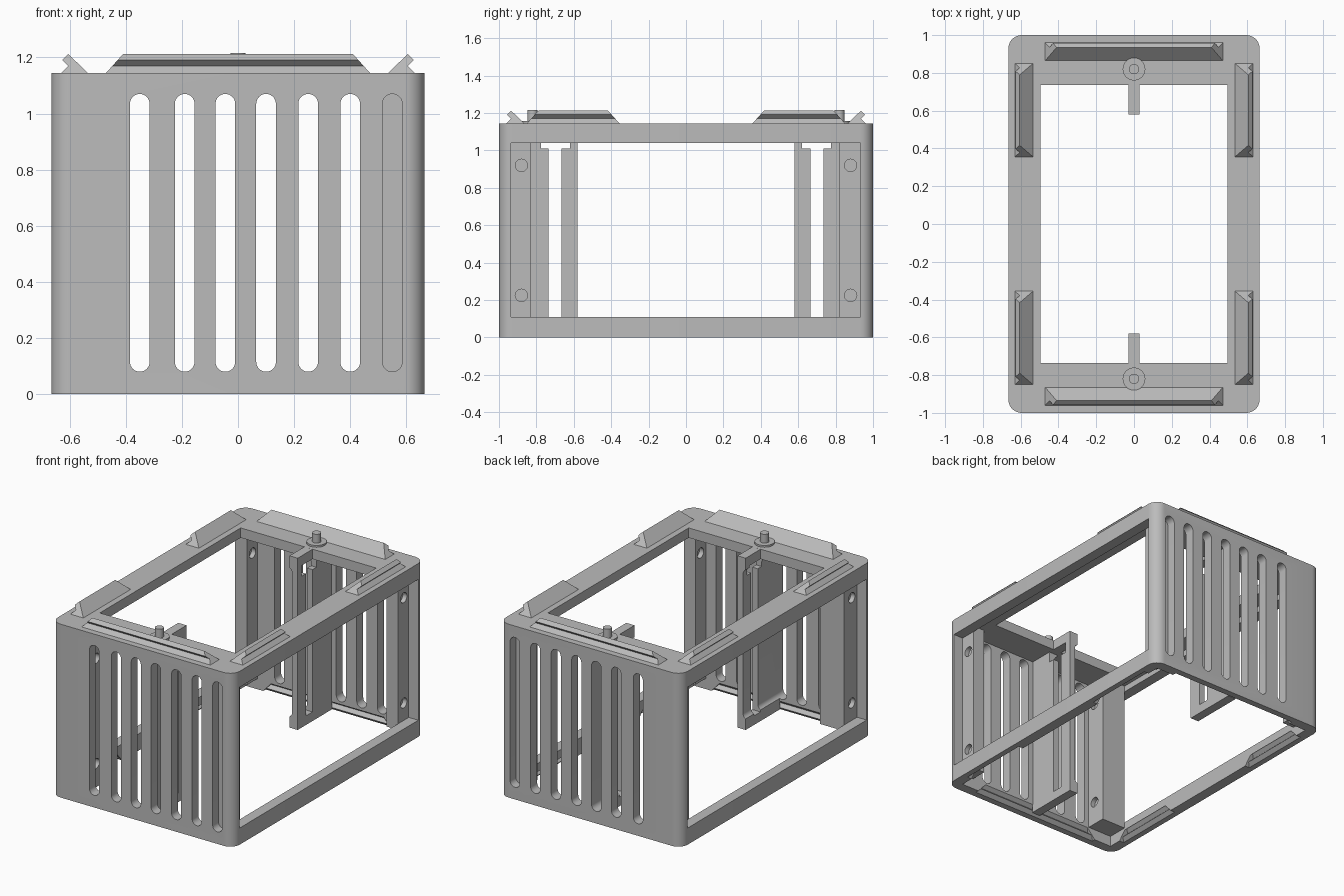
import bpy, bmesh, math
from mathutils import Vector

cube = bpy.data.objects.get("Cube")
if cube:
    bpy.data.objects.remove(cube, do_unlink=True)

grey = bpy.data.materials.new("plain grey")
grey.use_nodes = True
grey.diffuse_color = (0.5, 0.5, 0.5, 1)
grey.node_tree.nodes["Principled BSDF"].inputs["Base Color"].default_value = (0.5, 0.5, 0.5, 1)


def finish(name, bm):
    bmesh.ops.recalc_face_normals(bm, faces=bm.faces[:])
    mesh = bpy.data.meshes.new(name)
    bm.to_mesh(mesh)
    bm.free()
    mesh.materials.append(grey)
    ob = bpy.data.objects.new(name, mesh)
    bpy.context.collection.objects.link(ob)
    return ob


def prism(name, pts, axis, a, b):
    """Extrude a 2D outline along an axis between a and b."""
    bm = bmesh.new()
    place = {"x": lambda u, v, t: (t, u, v),
             "y": lambda u, v, t: (u, t, v),
             "z": lambda u, v, t: (u, v, t)}[axis]
    face = bm.faces.new([bm.verts.new(place(u, v, a)) for u, v in pts])
    ext = bmesh.ops.extrude_face_region(bm, geom=[face])
    shift = Vector(place(0, 0, b - a))
    bmesh.ops.translate(bm, vec=shift, verts=[e for e in ext["geom"] if isinstance(e, bmesh.types.BMVert)])
    return finish(name, bm)


def box(name, x0, x1, y0, y1, z0, z1):
    return prism(name, [(x0, y0), (x1, y0), (x1, y1), (x0, y1)], "z", z0, z1)


def rounded(x0, x1, y0, y1, r, n=8):
    """Rectangle outline with rounded corners."""
    pts = []
    corners = [(x1 - r, y1 - r), (x0 + r, y1 - r), (x0 + r, y0 + r), (x1 - r, y0 + r)]
    for k, (cx, cy) in enumerate(corners):
        for i in range(n + 1):
            t = math.pi / 2 * (k + i / n)
            p = (cx + r * math.cos(t), cy + r * math.sin(t))
            if not pts or math.dist(p, pts[-1]) > 1e-5:
                pts.append(p)
    if math.dist(pts[0], pts[-1]) < 1e-5:
        pts.pop()
    return pts


def circle(u, v, r, n=24):
    return [(u + r * math.cos(2 * math.pi * i / n), v + r * math.sin(2 * math.pi * i / n)) for i in range(n)]


def cut(ob, cutters):
    """Subtract the cutters, bake the result and discard them."""
    for c in cutters:
        m = ob.modifiers.new("cut", "BOOLEAN")
        m.operation, m.solver, m.object = "DIFFERENCE", "EXACT", c
    dg = bpy.context.evaluated_depsgraph_get()
    dg.update()
    mesh = bpy.data.meshes.new_from_object(ob.evaluated_get(dg))
    ob.modifiers.clear()
    ob.data = mesh
    for c in cutters:
        bpy.data.objects.remove(c, do_unlink=True)


HOOK = [(0, 0), (0.025, 0.025), (0.003, 0.046), (0.025, 0.067), (0.095, 0)]


def rail(name, centre, outward, half, z):
    """Hooked rail with mitred ends; outward points away from the frame."""
    bm = bmesh.new()
    out = Vector(outward)
    along = Vector((-out.y, out.x, 0))
    rings = []
    for s in (-1, 1):
        rings.append([bm.verts.new(Vector(centre) - out * d + along * s * (half - max(h, 0) * 0.9)
                                   + Vector((0, 0, z + h))) for d, h in HOOK])
    bm.faces.new(rings[0])
    bm.faces.new(rings[1])
    for i in range(len(HOOK)):
        j = (i + 1) % len(HOOK)
        bm.faces.new([rings[0][i], rings[0][j], rings[1][j], rings[1][i]])
    return finish(name, bm)


RAILS = [("front_rail", (0, -0.96, 0), (0, -1, 0), 0.47), ("back_rail", (0, 0.96, 0), (0, 1, 0), 0.47)]
for sx, side in ((1, "left"), (-1, "right")):
    for sy, end in ((-1, "front"), (1, "back")):
        RAILS.append((f"{side}_{end}_rail", (sx * 0.63, sy * 0.603, 0), (sx, 0, 0), 0.247))

SLOTS = [-0.35, -0.19, -0.045, 0.1, 0.25, 0.4, 0.55]


def slot_cutter(x, y0, y1):
    return prism("slot_cutter", rounded(x - 0.035, x + 0.035, 0.08, 1.07, 0.035), "y", y0, y1)


# Outer frame: shell, top and side openings, vent slots, rail grooves underneath
frame = prism("frame", rounded(-0.665, 0.665, -1, 1, 0.07), "z", 0, 1.145)
cutters = [box("cavity", -0.595, 0.595, -0.935, 0.932, -0.1, 1.08),
           box("top_opening", -0.495, 0.495, -0.735, 0.735, 1, 1.3),
           box("side_opening", -1, 1, -0.935, 0.932, 0.11, 1.04)]
cutters += [slot_cutter(x, -1.2, 1.2) for x in SLOTS]
cutters += [rail("groove", c, o, h, -0.002) for n, c, o, h in RAILS]
cut(frame, cutters)
smooth = [frame]

# Hooked rails on top
for n, c, o, h in RAILS:
    rail(n, c, o, h, 1.145)

# Screw flanges inside the corners, with blind holes on both faces
FLANGES = [("left_front", 0.51, 0.595, -1, 0.83), ("left_back", 0.51, 0.595, 1, 0.82),
           ("right_back", -0.595, -0.51, 1, 0.82), ("right_front", -0.595, -0.42, -1, 0.80)]
for n, x0, x1, s, y_in in FLANGES:
    ya, yb = sorted((s * y_in, s * 0.94))
    flange = box(n + "_flange", x0, x1, ya, yb, 0.07, 1.09)
    holes = []
    for z in (0.225, 0.92):
        for xf in (x0, x1):
            holes.append(prism("hole", circle(s * 0.88, z, 0.033), "x", xf - 0.03, xf + 0.03))
    cut(flange, holes)
    smooth.append(flange)

# Slotted centre fins, washers and pins at both ends
for s, end in ((-1, "front"), (1, "back")):
    def span(a, b):
        return sorted((s * a, s * b))
    fin = box(end + "_fin", -0.03, 0.03, *span(0.58, 0.94), 0.01, 1.1445)
    cut(fin, [box("fin_slot", -1, 1, *span(0.665, 0.735), 0.07, 1.05),
              box("fin_notch", -1, 1, *span(0.62, 0.775), 1.01, 1.08),
              slot_cutter(-0.045, -1.2, 1.2)])
    smooth.append(fin)
    smooth.append(prism(end + "_washer", circle(0, s * 0.82, 0.06, 32), "z", 1.14, 1.157))
    smooth.append(prism(end + "_pin", circle(0, s * 0.82, 0.027), "z", 1.15, 1.215))

# Smooth the rounded surfaces, keeping hard edges
bpy.ops.object.select_all(action="DESELECT")
for ob in smooth:
    ob.select_set(True)
bpy.context.view_layer.objects.active = frame
bpy.ops.object.shade_smooth_by_angle(angle=math.radians(30))
